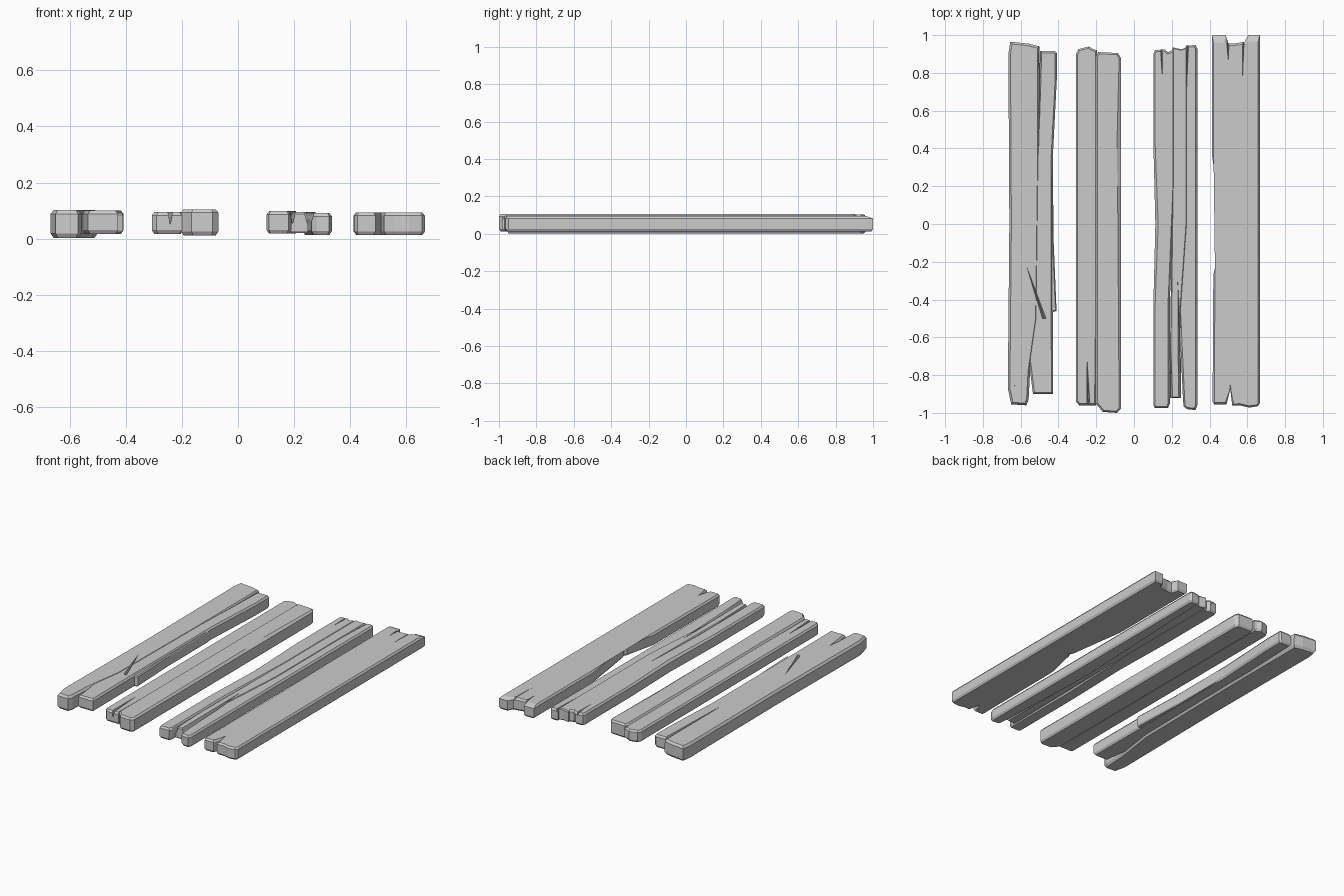
import bpy, bmesh
from mathutils import Vector


def make_obj(name, verts, faces):
    bm = bmesh.new()
    vs = [bm.verts.new(v) for v in verts]
    for f in faces:
        bm.faces.new([vs[i] for i in f])
    bmesh.ops.triangulate(bm, faces=[f for f in bm.faces if len(f.verts) > 4])
    bmesh.ops.recalc_face_normals(bm, faces=bm.faces)
    me = bpy.data.meshes.new(name)
    bm.to_mesh(me)
    bm.free()
    ob = bpy.data.objects.new(name, me)
    bpy.context.collection.objects.link(ob)
    return ob


def inset(pts, c):
    # mitred inset of a counter-clockwise outline
    out = []
    for i, p in enumerate(pts):
        a = (p - pts[i - 1]).normalized()
        b = (pts[(i + 1) % len(pts)] - p).normalized()
        n1, n2 = Vector((-a.y, a.x)), Vector((-b.y, b.x))
        out.append(p + (n1 + n2) * c / max(1 + n1.dot(n2), 0.6))
    return out


def strip(name, outline, z0, z1, c=0.009):
    # chamfered slab; a point may carry an extra (dx, dy) shift of its top edge
    pts = [Vector(p[:2]) for p in outline]
    small = inset(pts, c)
    top = [s + Vector(p[2:4]) if len(p) > 2 else s for s, p in zip(small, outline)]
    layers = [(small, z0), (pts, z0 + c * 1.5), (pts, z1 - c * 1.3), (top, z1)]
    n = len(pts)
    verts = [(p.x, p.y, z) for loop, z in layers for p in loop]
    faces = [tuple(range(n))[::-1], tuple(range(3 * n, 4 * n))]
    for k in range(3):
        for i in range(n):
            j = (i + 1) % n
            faces.append((k * n + i, k * n + j, k * n + n + j, k * n + n + i))
    return make_obj(name, verts, faces)


def crack(x0, y0, x1, y1, w, depth, z):
    # V-shaped split widening from (x0, y0) to (x1, y1)
    return make_obj("crack_cutter",
                    [(x0, y0, z + 0.004), (x1 - w, y1, z + 0.012),
                     (x1 + w, y1, z + 0.012), (x1, y1, z - depth)],
                    [(0, 1, 2), (0, 2, 3), (0, 3, 1), (1, 3, 2)])


def combine(ob, other, op):
    m = ob.modifiers.new(op, 'BOOLEAN')
    m.operation, m.solver, m.object = op, 'EXACT', other
    bpy.context.view_layer.objects.active = ob
    bpy.ops.object.modifier_apply(modifier=m.name)
    bpy.data.objects.remove(other)


def plank(name, strips, cracks):
    base = strip(name, *strips[0])
    for s in strips[1:]:
        combine(base, strip("strip", *s), 'UNION')
    for c in cracks:
        combine(base, crack(*c), 'DIFFERENCE')


# Plank with a broken sliver on its right side
plank("plank_far_left", [
    ([(-.65, -.955), (-.57, -.96), (-.558, -.93), (-.55, -.78), (-.51, -.5), (-.50, .3),
      (-.50, .94), (-.56, .955), (-.655, .965), (-.665, .9), (-.66, 0), (-.668, -.87)],
     0.003, 0.103, 0.011),
    ([(-.535, -.90), (-.428, -.90), (-.43, -.47), (-.43, .35), (-.408, .78),
      (-.408, .905), (-.42, .915), (-.497, .915), (-.507, .6), (-.53, 0), (-.56, -.7)],
     0.017, 0.100),
    ([(-.46, -.475), (-.41, -.46), (-.425, -.1), (-.43, .3), (-.45, .1)], 0.02, 0.092, 0.006),
], [(-.505, .36, -.498, .96, .012, .05, .10),
    (-.57, -.22, -.475, -.50, .014, .03, .10),
    (-.61, -.855, -.69, -.86, .006, .04, .10)])

# Plank split along its whole length
plank("plank_left", [
    ([(-.29, -.96), (-.20, -.96), (-.195, -.5), (-.195, .92), (-.215, .925),
      (-.24, .94), (-.295, .925), (-.307, .90), (-.307, -.94)], 0.017, 0.095),
    ([(-.185, -.97), (-.165, -.995), (-.09, -1.0), (-.07, -.98), (-.07, .2, -.008, 0),
      (-.07, .4, -.012, 0), (-.07, .88), (-.085, .905), (-.19, .91), (-.203, .88),
      (-.203, -.95)], 0.012, 0.105),
], [(-.25, -.68, -.24, -1.0, .012, .05, .095)])

# Plank with a split end made of three tongues
plank("plank_right", [
    ([(.11, -.975), (.18, -.975), (.19, -.95), (.19, -.4), (.215, .2), (.215, .925),
      (.18, .91), (.16, .925), (.11, .92), (.102, .90), (.102, .45),
      (.113, 0, .006, 0), (.102, -.45), (.102, -.955)], 0.018, 0.098),
    ([(.187, -.92), (.25, -.92), (.245, -.5), (.28, 0), (.28, .935),
      (.25, .925), (.205, .935), (.20, 0)], 0.02, 0.095, 0.005),
    ([(.262, -.965), (.28, -.98), (.325, -.985), (.335, -.96), (.335, .93), (.325, .947),
      (.275, .945), (.27, .9), (.23, -.1), (.23, -.3), (.258, -.9)], 0.014, 0.091),
], [(.188, -.4, .195, -.98, .014, .05, .096),
    (.23, -.26, .254, -.97, .022, .06, .095),
    (.15, .75, .145, .95, .008, .03, .098),
    (.275, .6, .285, .97, .007, .03, .094)])

# Plank with a bite out of its left edge and a ragged sloping end
plank("plank_far_right", [
    ([(.425, -.955), (.49, -.955), (.51, -.875), (.52, -.962), (.56, -.96), (.61, -.972),
      (.655, -.965), (.666, -.95), (.666, 1.0, 0, -.025), (.605, 1.0, 0, -.025),
      (.585, .965, 0, -.005), (.53, .955), (.50, .955), (.485, 1.0, 0, -.03),
      (.412, 1.0, 0, -.03), (.412, .37), (.468, -.02), (.485, -.04), (.468, -.055),
      (.42, -.27), (.416, -.94)], 0.013, 0.094),
], [(.575, .75, .58, 1.02, .006, .03, .094),
    (.50, .85, .495, 1.02, .012, .05, .094),
    (.51, -.84, .51, -1.0, .022, .06, .094)])
